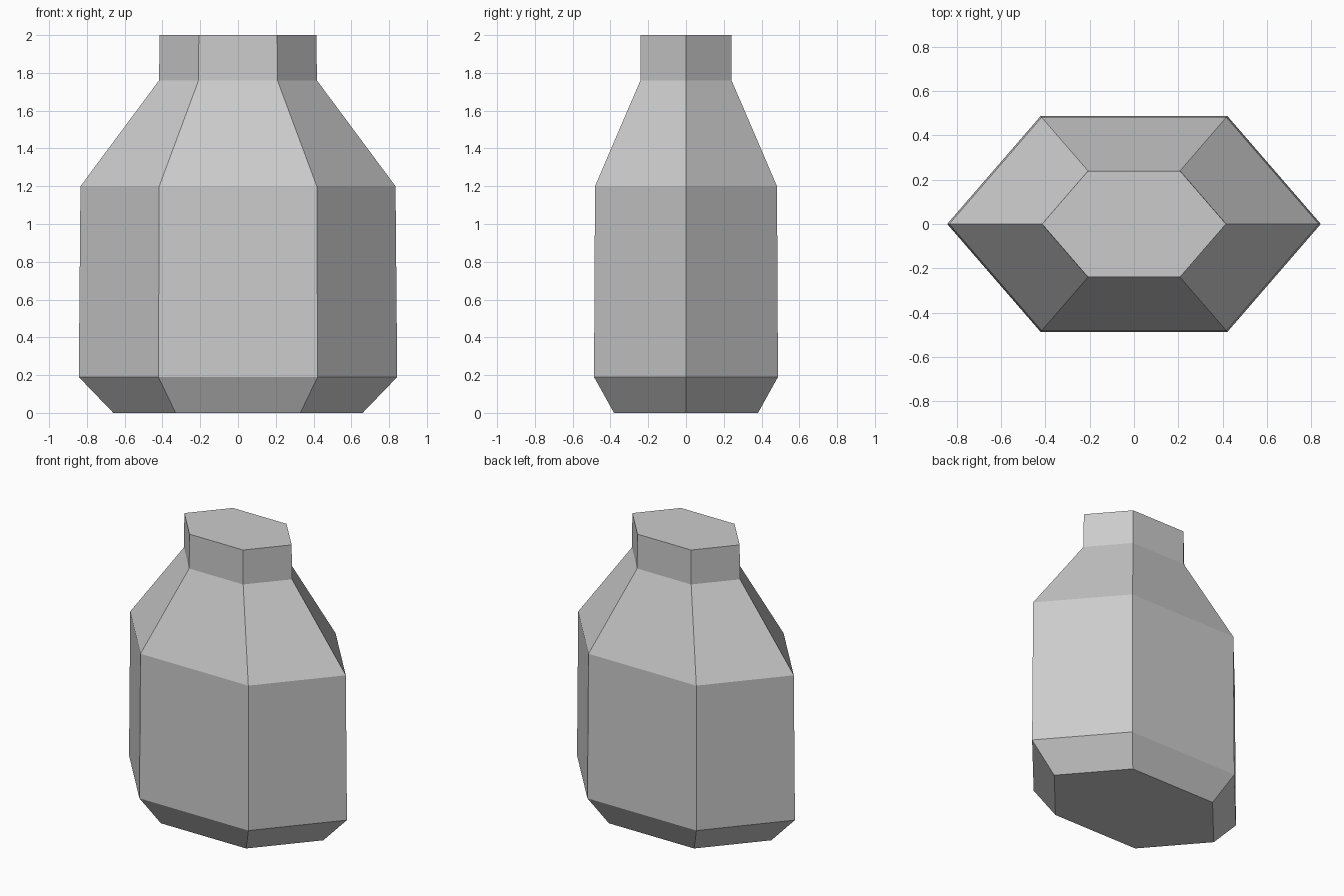
import bpy, bmesh
from math import cos, sin, pi

if "Cube" in bpy.data.objects:
    bpy.data.objects.remove(bpy.data.objects["Cube"])

SIDES = 6
Y_SQUASH = 0.667  # the hexagon is flattened front to back

# Bottle silhouette: (radius along x, height)
profile = [(0.66, 0.0), (0.843, 0.19), (0.834, 1.2), (0.418, 1.76), (0.415, 2.0)]

bm = bmesh.new()
rings = []
for r, z in profile:
    rings.append([bm.verts.new((r * cos(2 * pi * i / SIDES),
                                r * sin(2 * pi * i / SIDES) * Y_SQUASH, z))
                  for i in range(SIDES)])

# Side walls between neighbouring rings
for low, high in zip(rings, rings[1:]):
    for i in range(SIDES):
        j = (i + 1) % SIDES
        bm.faces.new((low[i], low[j], high[j], high[i]))

# Base and top caps
bm.faces.new(rings[0][::-1])
bm.faces.new(rings[-1])

mesh = bpy.data.meshes.new("bottle")
bm.to_mesh(mesh)
bm.free()
bottle = bpy.data.objects.new("bottle", mesh)
bpy.context.collection.objects.link(bottle)
